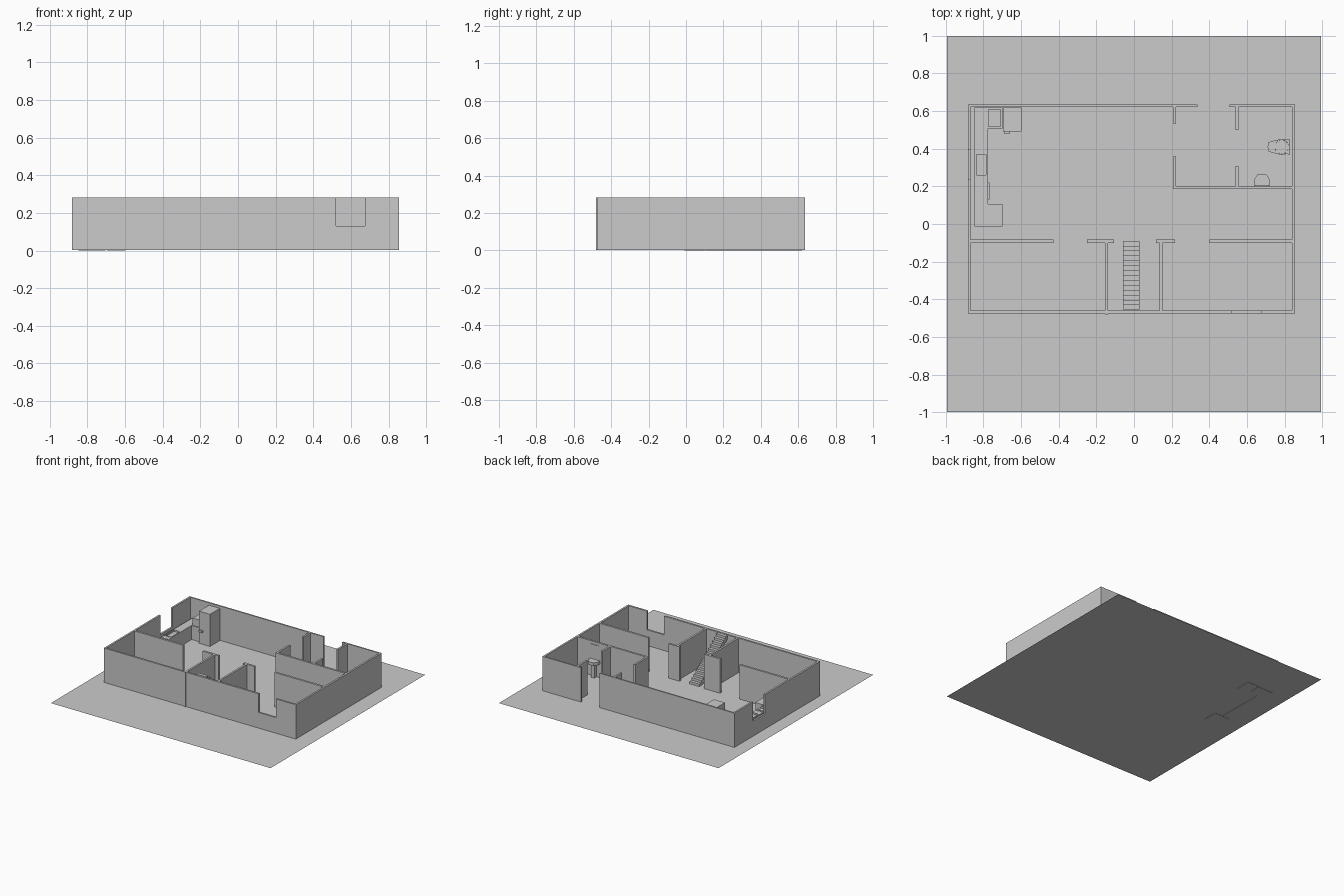
import bpy, bmesh, math

if "Cube" in bpy.data.objects:
    bpy.data.objects.remove(bpy.data.objects["Cube"])

H = 0.283   # wall height
B = 0.002   # floor level


def mesh_object(name, bm):
    bmesh.ops.recalc_face_normals(bm, faces=bm.faces)
    me = bpy.data.meshes.new(name)
    bm.to_mesh(me)
    bm.free()
    ob = bpy.data.objects.new(name, me)
    bpy.context.collection.objects.link(ob)
    return ob


def add_box(bm, x0, x1, y0, y1, z0, z1):
    vs = bmesh.ops.create_cube(bm, size=1)["verts"]
    for v in vs:
        v.co.x = x0 if v.co.x < 0 else x1
        v.co.y = y0 if v.co.y < 0 else y1
        v.co.z = z0 if v.co.z < 0 else z1


def boxes(name, *dims):
    bm = bmesh.new()
    for d in dims:
        add_box(bm, *d)
    return mesh_object(name, bm)


def prism(name, pts, axis, lo, hi):
    """Extrude a 2D outline along x (points are y,z) or z (points are x,y)."""
    bm = bmesh.new()
    put = (lambda p: (lo, p[0], p[1])) if axis == "x" else (lambda p: (p[0], p[1], lo))
    f = bm.faces.new([bm.verts.new(put(p)) for p in pts])
    new = bmesh.ops.extrude_face_region(bm, geom=[f])["geom"]
    for v in new:
        if isinstance(v, bmesh.types.BMVert):
            setattr(v.co, axis, hi)
    return mesh_object(name, bm)


def lathe(name, profile, x, y, n=24):
    bm = bmesh.new()
    vs = [bm.verts.new((x + r, y, z)) for r, z in profile]
    es = [bm.edges.new(p) for p in zip(vs, vs[1:])]
    bmesh.ops.spin(bm, geom=vs + es, cent=(x, y, 0), axis=(0, 0, 1),
                   angle=math.tau, steps=n)
    bmesh.ops.remove_doubles(bm, verts=bm.verts, dist=1e-5)
    ob = mesh_object(name, bm)
    bpy.context.view_layer.objects.active = ob
    ob.select_set(True)
    bpy.ops.object.shade_smooth_by_angle()
    ob.select_set(False)
    return ob


# ground sheet
bm = bmesh.new()
bm.faces.new([bm.verts.new(p) for p in
              ((-0.995, -1, B), (0.995, -1, B), (0.995, 1, B), (-0.995, 1, B))])
mesh_object("ground", bm)

# outer walls: window notches are open up to the wall top
X0, X1, Y0, Y1, T = -0.883, 0.856, -0.475, 0.635, 0.015
boxes("front_wall", (X0, 0.52, Y0, Y0 + T, B, H), (0.52, 0.675, Y0, Y0 + T, B, 0.13),
      (0.675, X1, Y0, Y0 + T, B, H))
boxes("back_wall", (X0, 0.338, Y1 - 0.012, Y1, B, H), (0.508, X1, Y1 - 0.012, Y1, B, H))
boxes("left_wall", (X0, X0 + T, Y0 + T, 0.24, B, H), (X0, X0 + T, 0.24, 0.395, B, 0.125),
      (X0, X0 + T, 0.395, Y1 - 0.012, B, H))
boxes("right_wall", (X1 - T, X1, Y0 + T, Y1 - 0.012, B, H))

# inner walls with full-height doorways
boxes("hall_wall", *[(a, b, -0.1, -0.083, B, H) for a, b in
                     ((X0 + T, -0.427), (-0.25, -0.107), (0.117, 0.218), (0.4, X1 - T))])
boxes("stair_walls", (-0.154, -0.138, -0.48, -0.1, B, H), (0.136, 0.152, -0.46, -0.1, B, H))
boxes("bathroom_wall", (0.207, X1 - T, 0.187, 0.203, B, H))
boxes("entry_wall", (0.207, 0.222, 0.533, 0.623, B, H), (0.207, 0.222, 0.203, 0.36, B, H))
boxes("bathroom_divider", (0.54, 0.556, 0.5, 0.623, B, H), (0.54, 0.556, 0.203, 0.307, B, H))

# staircase climbing toward the front, slanted underside
N = 14
run, rise = 0.365 / N, (H - B) / N
steps = []
for i in range(N):
    y = -0.09 - i * run
    steps += [(y, B + i * rise), (y, B + (i + 1) * rise)]
steps += [(-0.455, H), (-0.455, H - 0.03), (-0.09 - 1.5 * run, B)]
prism("staircase", steps, "x", -0.058, 0.03)

# kitchen counters
boxes("counter_cabinets", (-0.848, -0.78, 0.22, 0.615, 0, 0.108),
      (-0.78, -0.705, 0.515, 0.615, 0, 0.108), (-0.848, -0.705, -0.008, 0.105, 0, 0.108))
boxes("counter_tops", (-0.848, -0.777, 0.38, 0.618, 0.108, 0.12),
      (-0.777, -0.7, 0.508, 0.618, 0.108, 0.12), (-0.848, -0.7, -0.012, 0.107, 0.108, 0.12))

# sink basin set in the counter
boxes("kitchen_sink", (-0.848, -0.777, 0.37, 0.38, 0.09, 0.12),
      (-0.848, -0.777, 0.25, 0.26, 0.09, 0.12), (-0.848, -0.838, 0.26, 0.37, 0.09, 0.12),
      (-0.787, -0.777, 0.26, 0.37, 0.09, 0.12))

# stove with four burners and oven handle
boxes("stove", (-0.848, -0.777, 0.107, 0.25, 0, 0.118))
for i, bx in enumerate((-0.83, -0.797)):
    for j, by in enumerate((0.152, 0.2)):
        lathe(f"burner_{i}{j}", [(0, 0.118), (0.014, 0.118), (0.014, 0.123), (0, 0.123)], bx, by, 16)
boxes("oven_handle", (-0.777, -0.769, 0.13, 0.22, 0.085, 0.092))

# microwave and fridge
boxes("microwave", (-0.772, -0.709, 0.515, 0.61, 0.12, 0.18))
boxes("fridge", (-0.697, -0.598, 0.492, 0.62, 0, 0.265))
boxes("fridge_handle", (-0.692, -0.66, 0.48, 0.492, 0.1, 0.115))

# washbasin on a pedestal, with mirror above
basin = [(0.637, 0.205), (0.722, 0.205), (0.722, 0.235), (0.705, 0.262), (0.655, 0.262), (0.637, 0.235)]
prism("washbasin", basin, "z", 0.115, 0.14)
boxes("basin_pedestal", (0.665, 0.695, 0.205, 0.235, B, 0.115))
boxes("bathroom_mirror", (0.645, 0.715, 0.203, 0.207, 0.165, 0.26))

# toilet against the right wall
seat = [(0.83, 0.37), (0.83, 0.45), (0.75, 0.445), (0.715, 0.435), (0.71, 0.41), (0.715, 0.385), (0.75, 0.375)]
prism("toilet_seat", seat, "z", 0.05, 0.062)
arc = [(0.043 * math.sin(a), 0.068 - 0.043 * math.cos(a))
       for a in (k * math.pi / 16 for k in range(9))]
inner = [(r * 0.86, 0.068 - (0.068 - z) * 0.86) for r, z in reversed(arc)]
lathe("toilet_bowl", arc + inner, 0.785, 0.41)
lathe("toilet_base", [(0, B), (0.032, B), (0.022, 0.035), (0, 0.035)], 0.785, 0.41)
